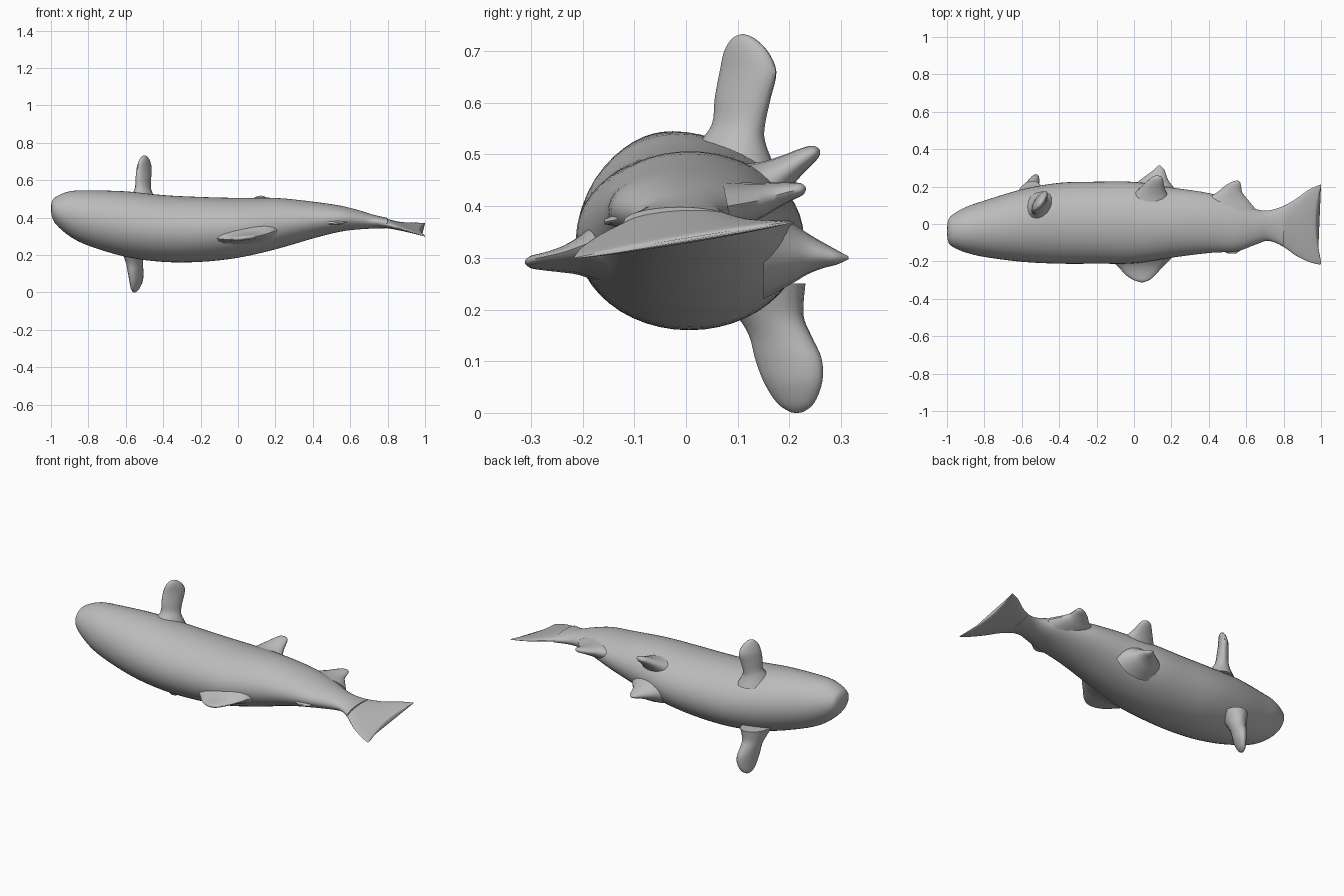
import bpy, bmesh, math
from mathutils import Vector

grey = bpy.data.materials.new("grey skin")
grey.diffuse_color = (0.5, 0.5, 0.5, 1)


def spline(rows, steps):
    """Catmull-Rom interpolation through rows of numbers."""
    out = []
    for i in range(len(rows) - 1):
        a, b = rows[max(i - 1, 0)], rows[i]
        c, d = rows[i + 1], rows[min(i + 2, len(rows) - 1)]
        for s in range(steps):
            t = s / steps
            out.append([0.5 * (2 * q + (r - p) * t + (2 * p - 5 * q + 4 * r - u) * t * t
                               + (3 * q - p - 3 * r + u) * t ** 3)
                        for p, q, r, u in zip(a, b, c, d)])
    return out + [list(rows[-1])]


def loft(name, rings, n=32):
    """Skin a list of (centre, axis_a, axis_b) ellipses into a closed smooth mesh."""
    bm = bmesh.new()
    loops = [[bm.verts.new(c + a * math.cos(2 * math.pi * k / n) + b * math.sin(2 * math.pi * k / n))
              for k in range(n)] for c, a, b in rings]
    for p, q in zip(loops, loops[1:]):
        for k in range(n):
            bm.faces.new((p[k], p[(k + 1) % n], q[(k + 1) % n], q[k]))
    bm.faces.new(loops[0])
    bm.faces.new(loops[-1])
    bmesh.ops.recalc_face_normals(bm, faces=bm.faces)
    me = bpy.data.meshes.new(name)
    bm.to_mesh(me)
    bm.free()
    me.materials.append(grey)
    ob = bpy.data.objects.new(name, me)
    bpy.context.collection.objects.link(ob)
    bpy.context.view_layer.objects.active = ob
    ob.select_set(True)
    bpy.ops.object.shade_smooth_by_angle(angle=math.radians(50))
    ob.select_set(False)
    return ob


def fin(name, rows, width, thick):
    """rows: x, y, z, half width, half thickness along the fin."""
    w, t = Vector(width).normalized(), Vector(thick).normalized()
    loft(name, [(Vector(r[:3]), w * max(r[3], 0.001), t * max(r[4], 0.001))
                for r in spline(rows, 4)], 16)


# Body: x, bottom z, top z, low y, high y
body = [(-1, .44, .46, -.05, -.03), (-.993, .40, .49, -.095, .02), (-.97, .36, .513, -.122, .05),
        (-.9, .30, .54, -.152, .09), (-.8, .25, .545, -.176, .125), (-.6, .19, .54, -.202, .185),
        (-.4, .163, .52, -.212, .22), (-.2, .163, .51, -.212, .226), (0, .185, .505, -.21, .225),
        (.2, .23, .505, -.18, .195), (.4, .288, .485, -.155, .165), (.55, .325, .463, -.145, .12),
        (.65, .337, .438, -.11, .08), (.72, .341, .416, -.09, .072), (.8, .343, .398, -.12, .095)]
loft("body", [(Vector((x, (l + h) / 2, (b + t) / 2)), Vector((0, (h - l) / 2, 0)),
               Vector((0, 0, (t - b) / 2))) for x, b, t, l, h in spline(body, 4)], 48)

# Tail: x, centre z, half thickness, low y, high y; tilted across and notched at the rear
tail = [(.68, .385, .035, -.085, .065), (.74, .376, .03, -.093, .074), (.8, .368, .024, -.125, .097),
        (.86, .356, .018, -.172, .135), (.92, .345, .013, -.204, .185), (.965, .337, .009, -.216, .208),
        (.975, .335, .004, -.214, .212)]
tail_ob = loft("tail", [(Vector((x, (l + h) / 2, z)), Vector((0, (h - l) / 2, 0)), Vector((0, 0, t)))
                        for x, z, t, l, h in spline(tail, 4)], 48)
for v in tail_ob.data.vertices:
    k = max(0, min(1, (v.co.x - .7) / .27))
    v.co.z += .165 * v.co.y * k
    v.co.x += k * .025 * min(1, (v.co.y / .2) ** 2)

# Paired front fins, flared where they meet the body
fin("upper_front_fin", [(-.51, .08, .47, .10, .08), (-.51, .09, .525, .068, .05),
                        (-.508, .102, .56, .057, .035), (-.506, .11, .61, .062, .03),
                        (-.502, .12, .66, .064, .026), (-.5, .116, .70, .049, .02),
                        (-.5, .111, .725, .024, .012), (-.5, .11, .733, .002, .002)],
    (.55, .84, 0), (.84, -.55, 0))
fin("lower_front_fin", [(-.56, .14, .25, .095, .07), (-.558, .162, .19, .068, .05),
                        (-.553, .182, .15, .064, .04), (-.547, .198, .105, .07, .034),
                        (-.545, .207, .06, .062, .028), (-.55, .212, .02, .04, .018),
                        (-.553, .214, .003, .016, .008), (-.553, .214, 0, .002, .002)],
    (.4, .9, 0), (.9, -.4, 0))

# Back fin on the -y edge
fin("back_fin", [(.03, -.15, .32, .2, .07), (.035, -.205, .305, .145, .035), (.035, -.24, .297, .11, .022),
                 (.035, -.275, .293, .077, .015), (.04, -.3, .292, .042, .011),
                 (.043, -.312, .292, .006, .003)], (1, 0, .12), (-.12, 0, 1))
fin("small_back_fin", [(.5, -.09, .385, .12, .03), (.51, -.13, .375, .075, .014),
                       (.525, -.158, .37, .02, .005)], (1, 0, 0), (0, 0, 1))

# Paired belly fins
fin("lower_belly_fin", [(.1, .15, .32, .15, .10), (.1, .205, .31, .105, .06), (.108, .235, .308, .075, .04),
                        (.122, .265, .305, .049, .025), (.135, .292, .301, .026, .014),
                        (.135, .314, .3, .004, .003)], (1, 0, 0), (0, 0, 1))
fin("upper_belly_fin", [(.08, .12, .42, .12, .07), (.09, .165, .45, .085, .042), (.102, .2, .474, .06, .028),
                        (.115, .23, .494, .042, .02), (.122, .25, .506, .026, .013),
                        (.125, .258, .51, .004, .003)], (1, 0, 0), (0, -.55, .84))

# Single fin under the tail stalk
fin("rear_belly_fin", [(.49, .08, .4, .16, .05), (.495, .135, .41, .11, .036), (.512, .17, .42, .066, .026),
                       (.527, .2, .428, .046, .018), (.543, .223, .433, .024, .012),
                       (.55, .232, .435, .003, .003)], (1, 0, 0), (0, -.2, 1))
